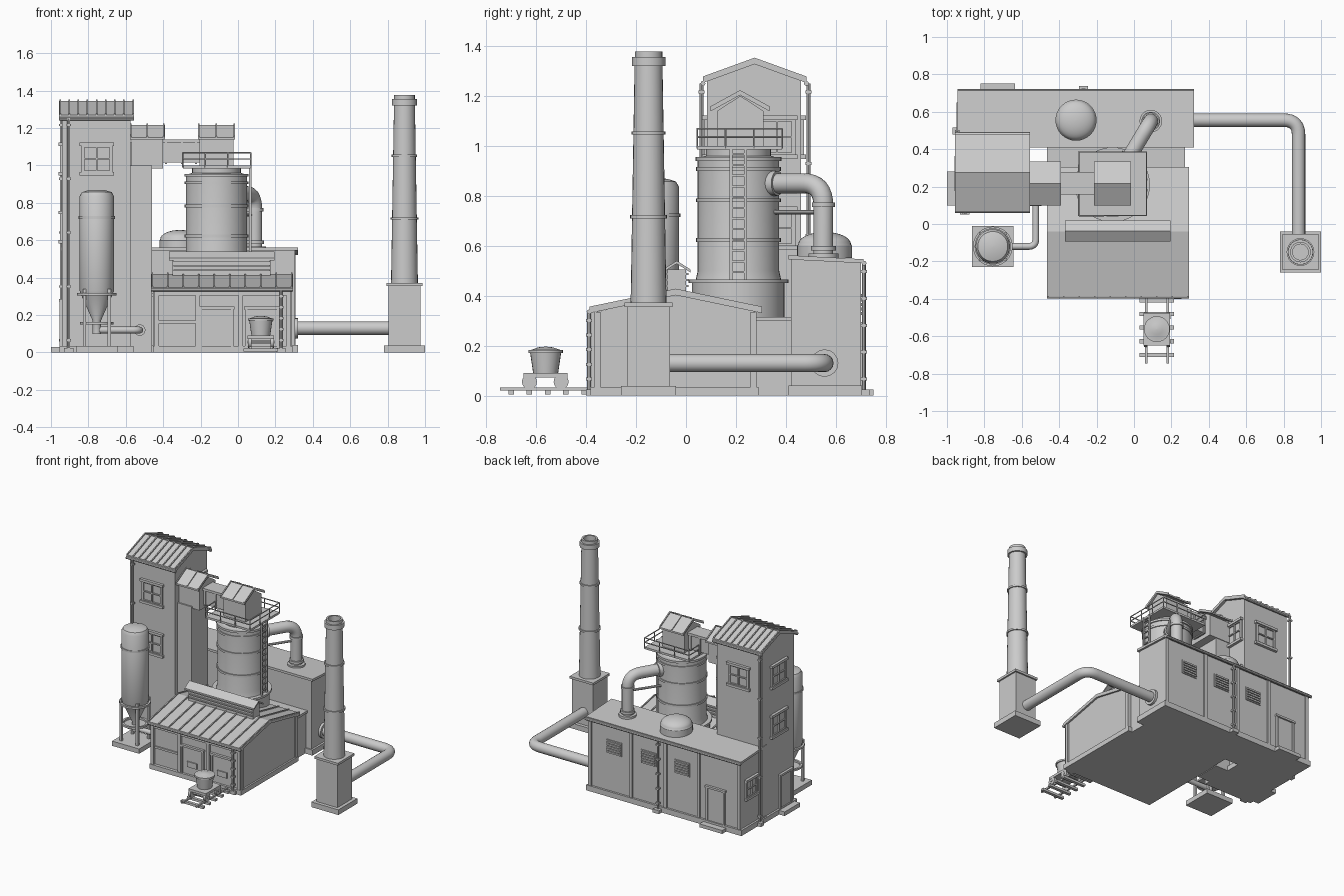
import bpy, bmesh, math
from mathutils import Vector


def mesh_obj(name, verts, faces, smooth=False):
    me = bpy.data.meshes.new(name)
    me.from_pydata(verts, [], faces)
    bm = bmesh.new(); bm.from_mesh(me)
    bmesh.ops.recalc_face_normals(bm, faces=bm.faces)
    bm.to_mesh(me); bm.free()
    ob = bpy.data.objects.new(name, me)
    bpy.context.collection.objects.link(ob)
    if smooth:
        bpy.ops.object.select_all(action='DESELECT')
        ob.select_set(True)
        bpy.context.view_layer.objects.active = ob
        bpy.ops.object.shade_smooth_by_angle(angle=math.radians(35))
    return ob


def prism(name, prof, x0, x1):
    """(y, z) profile extruded along x"""
    n = len(prof)
    v = [(x, y, z) for x in (x0, x1) for y, z in prof]
    f = [tuple(range(n)), tuple(range(n, 2 * n))]
    f += [(i, (i + 1) % n, n + (i + 1) % n, n + i) for i in range(n)]
    return mesh_obj(name, v, f)


def box(name, x0, x1, y0, y1, z0, z1):
    return prism(name, [(y0, z0), (y1, z0), (y1, z1), (y0, z1)], x0, x1)


def lathe(name, cx, cy, prof, n=32):
    """(radius, z) profile turned about a vertical axis"""
    v = [(cx + r * math.cos(2 * math.pi * i / n), cy + r * math.sin(2 * math.pi * i / n), z)
         for r, z in prof for i in range(n)]
    m = len(prof)
    f = [(k * n + i, k * n + (i + 1) % n, (k + 1) * n + (i + 1) % n, (k + 1) * n + i)
         for k in range(m - 1) for i in range(n)]
    f += [tuple(range(n)), tuple(range((m - 1) * n, m * n))]
    return mesh_obj(name, v, f, True)


def pipe(name, pts, r, bend=0.0, res=6):
    """round tube through the points, with rounded corners"""
    pts = [Vector(p) for p in pts]
    path = [pts[0]]
    for a, b, c in zip(pts, pts[1:], pts[2:]):
        p, q = b + (a - b).normalized() * bend, b + (c - b).normalized() * bend
        path += [p * (1 - t) ** 2 + b * 2 * t * (1 - t) + q * t * t for t in [i / 8 for i in range(9)]] if bend else [b]
    path.append(pts[-1])
    cu = bpy.data.curves.new(name, 'CURVE')
    cu.dimensions = '3D'; cu.bevel_depth = r; cu.bevel_resolution = res; cu.use_fill_caps = True
    s = cu.splines.new('POLY'); s.points.add(len(path) - 1)
    for sp, p in zip(s.points, path):
        sp.co = (*p, 1)
    ob = bpy.data.objects.new(name, cu)
    bpy.context.collection.objects.link(ob)
    bpy.ops.object.select_all(action='DESELECT')
    ob.select_set(True); bpy.context.view_layer.objects.active = ob
    bpy.ops.object.convert(target='MESH')
    bpy.ops.object.shade_smooth_by_angle(angle=math.radians(40))


def roof(name, x0, x1, y0, y1, ze, zr, t=0.018, seams=0):
    """gable roof with its ridge along x, and standing seams"""
    ym = (y0 + y1) / 2
    v = lambda o: [(y0, ze - t), (y0, ze + o), (ym, zr + o), (y1, ze + o), (y1, ze - t), (ym, zr - t)]
    prism(name, v(0), x0, x1)
    for i in range(seams):
        x = x0 + 0.006 + (x1 - x0 - 0.012) * i / (seams - 1)
        prism(name + "_seam", v(0.008), x - 0.004, x + 0.004)


def house(name, x0, x1, y0, y1, z0, z1, zr):
    prism(name, [(y0, z0), (y1, z0), (y1, z1), ((y0 + y1) / 2, zr), (y0, z1)], x0, x1)


def slab(name, face, pos, a0, a1, z0, z1, d):
    """thin block standing out by d from a wall plane"""
    s = 1 if face[0] == '+' else -1
    p, q = sorted((pos - s * 0.005, pos + s * d))
    if face[1] == 'x':
        box(name, p, q, a0, a1, z0, z1)
    else:
        box(name, a0, a1, p, q, z0, z1)


def window(face, pos, a, z, w=0.15, h=0.14):
    slab("window_pane", face, pos, a - w / 2, a + w / 2, z - h / 2, z + h / 2, 0.003)
    for s in (-1, 0, 1):
        e = 0.008 if s else 0.004
        slab("window_upright", face, pos, a + s * w / 2 - e, a + s * w / 2 + e, z - h / 2, z + h / 2, 0.012)
        slab("window_bar", face, pos, a - w / 2, a + w / 2, z + s * h / 2 - e, z + s * h / 2 + e, 0.012)
    for s in (-1, 1):
        slab("window_ledge", face, pos, a - w * .62, a + w * .62, z + s * h * .56 - .009, z + s * h * .56 + .009, 0.02)


def door(face, pos, a, w, h, z0=0.03):
    slab("door", face, pos, a - w / 2, a + w / 2, z0, z0 + h, 0.006)
    for s in (-1, 1):
        slab("door_jamb", face, pos, a + s * w / 2 - .007, a + s * w / 2 + .007, z0, z0 + h, 0.014)
    slab("door_head", face, pos, a - w / 2 - .012, a + w / 2 + .012, z0 + h, z0 + h + .015, 0.018)


def downpipe(x, y, z1):
    pipe("downpipe", [(x, y, 0.02), (x, y, z1)], 0.008, res=2)
    for i in range(5):
        z = 0.06 + (z1 - 0.1) * i / 4
        box("pipe_bracket", x - .012, x + .012, y - .012, y + .012, z, z + .012)
    box("pipe_foot", x - .025, x + .025, y - .012, y + .025, 0, 0.025)


# hoist tower
house("tower", -0.94, -0.575, 0.085, 0.46, 0, 1.26, 1.335)
box("tower_plinth", -0.955, -0.56, 0.07, 0.47, 0, 0.035)
roof("tower_roof", -0.957, -0.555, 0.068, 0.482, 1.27, 1.345, seams=9)
for y in (0.068, 0.482):
    pipe("tower_gutter", [(-0.957, y, 1.25), (-0.555, y, 1.25)], 0.01, res=2)
for z in (1.035, 0.67):
    window('-y', 0.085, -0.755, z)
    window('-x', -0.94, 0.27, z)
    window('+x', -0.575, 0.365, z, 0.13)
window('+y', 0.46, -0.755, 1.035)
door('-x', -0.94, 0.19, 0.13, 0.24)
box("tower_step", -1.0, -0.94, 0.1, 0.28, 0, 0.03)
downpipe(-0.905, 0.062, 1.25)
downpipe(-0.945, 0.49, 1.25)

# vertical shaft, transfer houses and charging gallery
box("shaft", -0.58, -0.46, 0.115, 0.305, 0, 1.0)
for n, x0, x1 in (("shaft_house", -0.57, -0.4), ("charging_house", -0.205, -0.025)):
    house(n, x0, x1, 0.125, 0.31, 0.985, 1.14, 1.2)
    roof(n + "_roof", x0 - .01, x1 + .01, 0.098, 0.335, 1.15, 1.215, 0.012, 3)
box("gallery", -0.4, -0.2, 0.17, 0.265, 1.015, 1.125)
box("gallery_roof", -0.4, -0.2, 0.158, 0.277, 1.12, 1.138)
for x in (-0.385, -0.3, -0.225):
    box("gallery_rib", x - .006, x + .006, 0.163, 0.272, 1.008, 1.125)

# rear block
prism("rear_block", [(0.42, 0), (0.69, 0), (0.69, 0.535), (0.42, 0.55)], -0.93, 0.305)
box("rear_plinth", -0.945, 0.32, 0.41, 0.705, 0, 0.04)
prism("rear_roof", [(0.41, 0.545), (0.71, 0.53), (0.71, 0.546), (0.41, 0.562)], -0.945, 0.32)
pipe("rear_gutter", [(-0.945, 0.713, 0.53), (0.32, 0.713, 0.53)], 0.01, res=2)
for x in (-0.92, -0.59, -0.32, -0.04, 0.295):
    slab("rear_pilaster", '+y', 0.69, x - .012, x + .012, 0.03, 0.53, 0.01)
for x in (-0.455, -0.18, 0.1):
    slab("vent_frame", '+y', 0.69, x - .062, x + .062, 0.315, 0.415, 0.006)
    for i in range(5):
        slab("vent_louvre", '+y', 0.69, x - .055, x + .055, 0.322 + i * .018, 0.334 + i * .018, 0.015)
door('+y', 0.69, -0.73, 0.14, 0.25)
box("rear_step", -0.82, -0.635, 0.69, 0.75, 0, 0.025)
window('-x', -0.93, 0.575, 0.31, 0.12, 0.12)
downpipe(-0.27, 0.712, 0.53)
lathe("roof_dome", -0.31, 0.555, [(0.11, 0.55), (0.11, 0.6)] +
      [(0.105 * math.cos(a * math.pi / 16) + .001, 0.605 + 0.05 * math.sin(a * math.pi / 16)) for a in range(9)])

# cast house with ridge vent
house("cast_house", -0.445, 0.28, -0.36, 0.28, 0, 0.335, 0.405)
box("cast_house_plinth", -0.455, 0.292, -0.382, 0.29, 0, 0.035)
roof("cast_house_roof", -0.465, 0.293, -0.387, 0.305, 0.348, 0.42, seams=10)
pipe("cast_house_gutter", [(-0.465, -0.388, 0.335), (0.293, -0.388, 0.335)], 0.01, res=2)
for x in (-0.435, -0.215, 0.015, 0.27):
    box("front_post", x - .012, x + .012, -0.378, -0.35, 0.03, 0.335)
for y in (-0.355, 0.27):
    for f, p in (('+x', 0.28), ('-x', -0.445)):
        slab("side_post", f, p, y - .012, y + .012, 0.03, 0.335, 0.01)
box("front_beam", -0.445, 0.28, -0.376, -0.35, 0.305, 0.33)
box("bay_rail", -0.43, -0.22, -0.37, -0.355, 0.155, 0.17)
for x in (-0.115, 0.13):
    door('-y', -0.36, x, 0.17, 0.2)
    slab("door_hatch", '-y', -0.36, x - .04, x + .04, 0.09, 0.13, 0.014)
downpipe(0.23, -0.388, 0.335)
box("vent_body", -0.35, 0.175, -0.075, 0.0, 0.38, 0.505)
for i in range(3):
    box("vent_slat", -0.345, 0.17, -0.085, 0.01, 0.435 + i * .024, 0.443 + i * .024)
roof("vent_roof", -0.37, 0.195, -0.093, 0.018, 0.505, 0.54, 0.012)
box("link_block", -0.45, 0.26, 0.27, 0.425, 0, 0.3)
box("link_roof", -0.465, 0.272, 0.27, 0.422, 0.298, 0.315)

# blast furnace
FX, FY = -0.115, 0.21
lathe("furnace", FX, FY, [(0.185, 0.1), (0.185, 0.45), (0.172, 0.46), (0.163, 0.5), (0.163, 0.95), (0.13, 0.96), (0.13, 0.99)], 40)
for z, r in ((0.45, 0.2), (0.615, 0.17), (0.775, 0.17), (0.9, 0.17), (0.94, 0.172)):
    lathe("furnace_band", FX, FY, [(r, z), (r, z + 0.015)], 40)
X0, X1, Y0, Y1 = -0.295, 0.067, 0.045, 0.385
box("platform", X0, X1, Y0, Y1, 0.985, 1.0)
for z in (1.035, 1.068):
    pipe("railing", [(X0, Y0, z), (X1, Y0, z), (X1, Y1, z), (X0, Y1, z), (X0, Y0, z)], 0.004, res=1)
for i in range(4):
    x, y = X0 + (X1 - X0) * i / 3, Y0 + (Y1 - Y0) * i / 3
    for p in ((x, Y0), (x, Y1), (X0, y), (X1, y)):
        pipe("rail_post", [(*p, 0.99), (*p, 1.068)], 0.004, res=1)
for y in (0.18, 0.238):
    box("ladder_side", 0.06, 0.072, y - .006, y + .006, 0.46, 1.0)
for i in range(12):
    box("ladder_rung", 0.062, 0.07, 0.18, 0.238, 0.49 + i * .043, 0.498 + i * .043)

# gas duct to the rear block
pipe("gas_duct", [(-0.06, 0.3, 0.85), (0.09, 0.55, 0.85), (0.09, 0.55, 0.55)], 0.04, 0.09)
pipe("duct_flange", [(-0.042, 0.33, 0.85), (-0.02, 0.367, 0.85)], 0.05)
for z, r in ((0.55, 0.06), (0.58, 0.05), (0.755, 0.046)):
    lathe("duct_collar", 0.09, 0.55, [(r, z), (r, z + .018)])
pipe("duct_brace", [(-0.06, 0.33, 0.735), (0.075, 0.53, 0.735)], 0.009, res=2)

# dust silo on legs
SX, SY = -0.755, -0.12
box("silo_base", SX - .11, SX + .11, SY - .11, SY + .11, 0, 0.035)
lathe("silo", SX, SY, [(0.022, 0.1), (0.022, 0.17), (0.08, 0.3), (0.092, 0.33), (0.092, 0.835), (0.08, 0.857), (0.045, 0.868), (0.001, 0.87)])
for z, r in ((0.305, 0.106), (0.715, 0.097), (0.15, 0.09)):
    lathe("silo_ring", SX, SY, [(r - .015, z), (r, z), (r, z + .014), (r - .015, z + .014), (r - .015, z)])
for sx in (-1, 1):
    for sy in (-1, 1):
        x, y = SX + sx * .066, SY + sy * .066
        box("silo_leg", x - .009, x + .009, y - .009, y + .009, 0.03, 0.34)
pipe("silo_pipe", [(SX, SY, 0.12), (-0.525, SY, 0.12), (-0.525, 0.12, 0.12)], 0.018, 0.04)
pipe("silo_pipe_flange", [(-0.525, 0.095, 0.12), (-0.525, 0.12, 0.12)], 0.03)

# chimney and flue
CX, CY = 0.89, -0.15
box("chimney_slab", 0.78, 1.0, -0.26, -0.04, 0, 0.038)
box("chimney_base", CX - .085, CX + .085, CY - .085, CY + .085, 0.03, 0.36)
box("chimney_base_cap", CX - .096, CX + .096, CY - .096, CY + .096, 0.355, 0.372)
lathe("chimney", CX, CY, [(0.072, 0.36), (0.056, 1.32), (0.067, 1.32), (0.067, 1.355), (0.055, 1.355), (0.055, 1.378),
                          (0.042, 1.378), (0.042, 1.3)], 24)
for z, r in ((0.71, 0.074), (1.045, 0.068)):
    lathe("chimney_band", CX, CY, [(r, z), (r, z + .013)], 24)
pipe("flue", [(0.28, 0.555, 0.13), (0.88, 0.555, 0.13), (0.88, -0.1, 0.13)], 0.036, 0.08)
pipe("flue_flange", [(0.3, 0.555, 0.13), (0.322, 0.555, 0.13)], 0.055)

# rails and ladle cart
for x in (0.065, 0.18):
    box("rail", x - .006, x + .006, -0.745, -0.36, 0.02, 0.032)
for i in range(5):
    y = -0.7 + i * .073
    box("sleeper", 0.03, 0.213, y - .011, y + .011, 0.005, 0.022)
for y in (-0.627, -0.5):
    pipe("axle", [(0.05, y, 0.055), (0.195, y, 0.055)], 0.008, res=2)
    for x in (0.062, 0.183):
        pipe("wheel", [(x - .009, y, 0.055), (x + .009, y, 0.055)], 0.03)
box("cart_frame", 0.052, 0.193, -0.65, -0.475, 0.072, 0.09)
lathe("ladle", 0.122, -0.562, [(0.05, 0.09), (0.062, 0.17), (0.069, 0.17), (0.069, 0.183), (0.058, 0.183), (0.03, 0.193), (0.001, 0.196)], 24)
